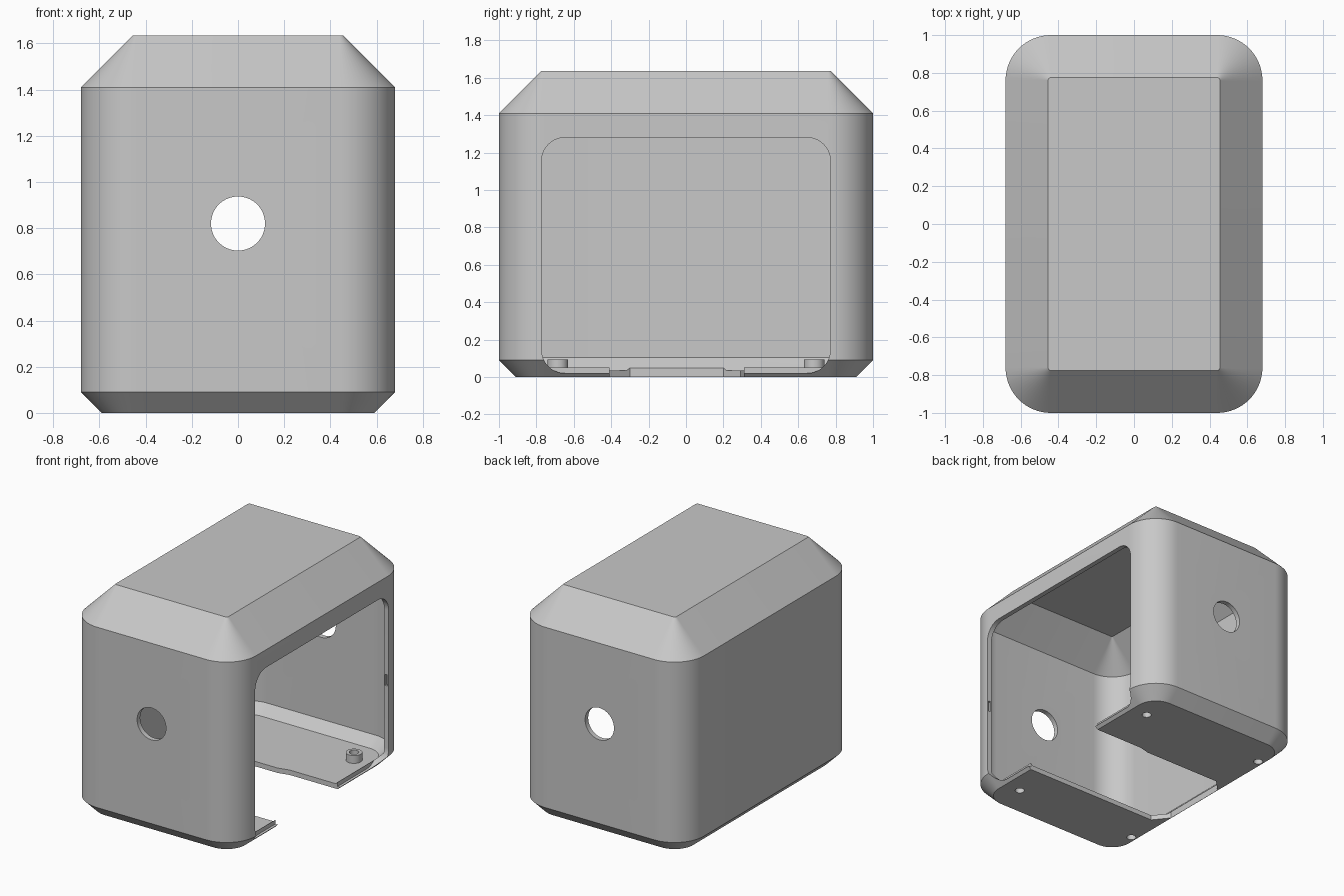
import bpy, bmesh, math

cube = bpy.data.objects.get("Cube")
if cube:
    bpy.data.objects.remove(cube, do_unlink=True)

grey = bpy.data.materials.new("light_grey")
grey.use_nodes = True
grey.diffuse_color = (0.58, 0.58, 0.58, 1)
grey.node_tree.nodes["Principled BSDF"].inputs["Base Color"].default_value = (0.58, 0.58, 0.58, 1)


def rounded_rect(hx, hy, r, steps=16):
    """Counter-clockwise outline of a rectangle with rounded corners."""
    pts = []
    for k, (sx, sy) in enumerate([(1, 1), (-1, 1), (-1, -1), (1, -1)]):
        for i in range(steps + 1):
            a = math.pi / 2 * (k + i / steps)
            pts.append((sx * (hx - r) + r * math.cos(a), sy * (hy - r) + r * math.sin(a)))
    return pts


def loft(name, rings):
    """Closed solid through a stack of rings of 3D points."""
    bm = bmesh.new()
    loops = [[bm.verts.new(p) for p in ring] for ring in rings]
    n = len(loops[0])
    for a, b in zip(loops, loops[1:]):
        for i in range(n):
            j = (i + 1) % n
            bm.faces.new((a[i], a[j], b[j], b[i]))
    bm.faces.new(loops[0][::-1])
    bm.faces.new(loops[-1])
    bmesh.ops.recalc_face_normals(bm, faces=bm.faces)
    mesh = bpy.data.meshes.new(name)
    bm.to_mesh(mesh)
    bm.free()
    mesh.materials.append(grey)
    obj = bpy.data.objects.new(name, mesh)
    bpy.context.collection.objects.link(obj)
    return obj


def chamfered_block(name, hx, hy, r, levels):
    """Rounded block; each level is (height, inset)."""
    return loft(name, [[(x, y, z) for x, y in rounded_rect(hx - d, hy - d, max(r - d, 0.005))]
                       for z, d in levels])


def cylinder(name, x, y, r, z0, z1):
    return loft(name, [[(x + px, y + py, z) for px, py in rounded_rect(r, r, r * 0.999, 8)]
                       for z in (z0, z1)])


def cut(target, cutter):
    mod = target.modifiers.new("cut", "BOOLEAN")
    mod.operation = "DIFFERENCE"
    mod.solver = "EXACT"
    mod.object = cutter
    bpy.context.view_layer.objects.active = target
    bpy.ops.object.modifier_apply(modifier=mod.name)
    bpy.data.objects.remove(cutter, do_unlink=True)


def smooth(obj):
    bpy.ops.object.select_all(action="DESELECT")
    obj.select_set(True)
    bpy.context.view_layer.objects.active = obj
    bpy.ops.object.shade_smooth_by_angle(angle=math.radians(25))


# Hollow housing with chamfered top and bottom
T = 0.036
SHIFT = T * math.tan(math.pi / 8)
HX, HY, R = 0.68, 1.0, 0.24
LOW, HIGH, TOP = 0.09, 1.41, 1.635
housing = chamfered_block("housing", HX, HY, R,
                          [(0, LOW), (LOW, 0), (HIGH, 0), (TOP, TOP - HIGH)])
in_low, in_high = LOW + SHIFT, HIGH - SHIFT
cut(housing, chamfered_block("cavity", HX - T, HY - T, R - T,
                             [(T, in_low - T), (in_low, 0), (in_high, 0),
                              (TOP - T, TOP - T - in_high)]))

# Large rounded opening in the left side
z0, z1 = 0.02, 1.28
mid, half = (z0 + z1) / 2, (z1 - z0) / 2
cut(housing, loft("side_opening", [[(x, y, mid + z) for y, z in rounded_rect(0.772, half, 0.125)]
                                   for x in (0.59, 0.9)]))

# Small catch slots in the front and back edges of the opening
cut(housing, loft("catch_slots", [[(0.66 + x, y, 0.64 + z) for x, z in rounded_rect(0.01, 0.04, 0.002, 2)]
                                  for y in (-0.79, 0.79)]))

# Gap in the floor, open towards the side opening
gap = [(0.9, 0.31), (0.2, 0.31), (0.12, 0.29), (-0.5, 0.29), (-0.588, 0.2),
       (-0.588, -0.3), (-0.5, -0.41), (0.9, -0.41)]
cut(housing, loft("floor_gap", [[(x, y, z) for x, y in gap] for z in (-0.1, 0.1)]))

# Round hole through the front and back walls
cut(housing, loft("wall_hole", [[(x, y, 0.82 + z) for x, z in rounded_rect(0.117, 0.117, 0.1169)]
                                for y in (-1.2, 1.2)]))

# Four screw bosses with holes through the floor
for x, side in ((0.46, "left"), (-0.55, "right")):
    for y, end in ((0.685, "back"), (-0.685, "front")):
        cut(housing, cylinder("screw_hole", x, y, 0.032, -0.1, 0.2))
        boss = cylinder("screw_boss_" + side + "_" + end, x, y, 0.055, T - 0.002, 0.093)
        cut(boss, cylinder("screw_hole", x, y, 0.032, -0.1, 0.2))
        smooth(boss)
smooth(housing)
